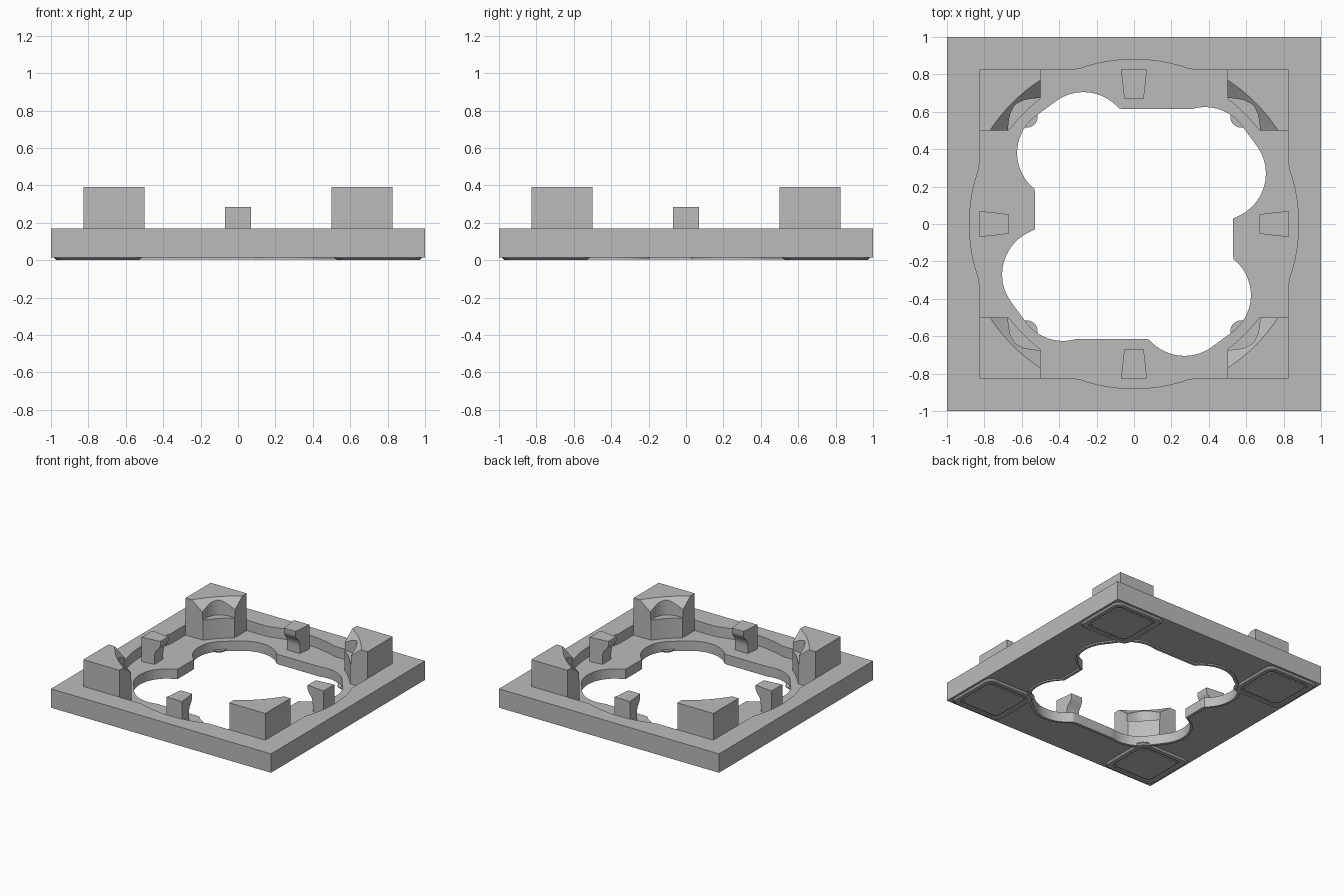
import bpy, bmesh, math
from math import cos, sin, pi, radians
from mathutils import Matrix, Vector

cube = bpy.data.objects.get("Cube")
if cube:
    bpy.data.objects.remove(cube, do_unlink=True)

grey = bpy.data.materials.new("plain grey")
grey.use_nodes = True
colour = (0.5, 0.5, 0.5, 1)
grey.diffuse_color = colour
grey.node_tree.nodes["Principled BSDF"].inputs["Base Color"].default_value = colour


def loft(name, rings):
    """Skin a closed solid through rings of 3D points."""
    bm = bmesh.new()
    loops = [[bm.verts.new(p) for p in ring] for ring in rings]
    n = len(loops[0])
    for a, b in zip(loops, loops[1:]):
        for i in range(n):
            j = (i + 1) % n
            bm.faces.new((a[i], a[j], b[j], b[i]))
    bm.faces.new(loops[0])
    bm.faces.new(loops[-1])
    bmesh.ops.recalc_face_normals(bm, faces=bm.faces)
    mesh = bpy.data.meshes.new(name)
    bm.to_mesh(mesh)
    bm.free()
    mesh.materials.append(grey)
    obj = bpy.data.objects.new(name, mesh)
    bpy.context.collection.objects.link(obj)
    return obj


def prism(name, outline, z0, z1):
    return loft(name, [[(x, y, z) for x, y in outline] for z in (z0, z1)])


def carve(obj, cutters):
    """Subtract the cutters and bake the result."""
    for cutter in cutters:
        cutter.hide_render = True
        mod = obj.modifiers.new("cut", "BOOLEAN")
        mod.operation = "DIFFERENCE"
        mod.solver = "EXACT"
        mod.object = cutter
    bpy.context.view_layer.update()
    graph = bpy.context.evaluated_depsgraph_get()
    mesh = bpy.data.meshes.new_from_object(obj.evaluated_get(graph))
    obj.modifiers.clear()
    obj.data = mesh


def smooth(obj):
    bpy.ops.object.select_all(action="DESELECT")
    obj.select_set(True)
    bpy.context.view_layer.objects.active = obj
    bpy.ops.object.shade_smooth_by_angle(angle=radians(30))


def arc(r, a0, a1, n):
    return [(r * cos(a0 + (a1 - a0) * i / n), r * sin(a0 + (a1 - a0) * i / n))
            for i in range(n + 1)]


def box_reach(a, w, h):
    return min(w / max(abs(cos(a)), 1e-6), h / max(abs(sin(a)), 1e-6))


# Lobes of the opening: pairs of circles, bridged, with half-turn symmetry
lobes = []
for wide, narrow in (((0.455, 0.27), (0.38, 0.38)), ((-0.27, 0.455), (-0.38, 0.38))):
    for turn in (1, -1):
        for i in range(9):
            c = Vector(wide).lerp(Vector(narrow), i / 8) * turn
            lobes.append((c, 0.25 - 0.005 * i / 8))


def opening(margin=0.0, n=240):
    pts = []
    for i in range(n):
        a = 2 * pi * i / n
        d = Vector((cos(a), sin(a)))
        reach = max(box_reach(a, 0.53, 0.3), box_reach(a, 0.31, 0.615))
        for c, r in lobes:
            b = d.dot(c)
            disc = b * b - c.length_squared + r * r
            if disc > 0:
                reach = max(reach, b + math.sqrt(disc))
        pts.append(tuple(d * (reach + margin)))
    return pts


# Base plate with a shallow recess and a lobed opening
FLOOR = 0.085
square = [(-1, -1), (1, -1), (1, 1), (-1, 1)]
seat = []
for i in range(240):
    a = 2 * pi * i / 240
    reach = max(0.88, box_reach(a, 0.827, 0.827))
    seat.append((reach * cos(a), reach * sin(a)))
plate = prism("base_plate", square, 0.015, 0.17)
recess_cut = prism("recess_cutter", seat, FLOOR, 0.5)
hole_cut = prism("opening_cutter", opening(), -0.1, 0.5)
carve(plate, [recess_cut, hole_cut])
smooth(plate)

# Thin lip under the edge of the opening
lip = prism("opening_lip", opening(0.025), 0.004, 0.03)
carve(lip, [hole_cut])
smooth(lip)

# Corner blocks with a conical lead-in and a pocket in the inner face
edge = math.acos(0.5 / 0.835)
outline = arc(0.835, pi / 2 - edge, edge, 12) + [(0.5, 0.827), (0.827, 0.827), (0.827, 0.5)]
block = prism("corner_block_1", outline, FLOOR - 0.01, 0.39)
cone_cut = loft("lead_in_cutter", [
    [(x, y, z) for x, y in arc(r, 0, 2 * pi * 127 / 128, 127)]
    for r, z in ((0.835, 0.31), (0.939, 0.41))])
half = [(0.48, 0.677), (0.55, 0.67), (0.59, 0.662), (0.625, 0.645)]
pocket = half + [(y, x) for x, y in reversed(half)] + [(0.4, 0.4)]
pocket_cut = prism("pocket_cutter", pocket, 0.25, 0.5)
carve(block, [cone_cut, pocket_cut])
smooth(block)

# Hooked clip, wider towards the outside
profile = [(0.827, FLOOR - 0.01), (0.827, 0.285), (0.67, 0.285), (0.67, 0.25),
           (0.678, 0.23), (0.695, 0.21), (0.71, 0.19), (0.718, 0.165),
           (0.72, 0.14), (0.72, FLOOR - 0.01)]
clip = loft("clip_1", [
    [(r, side * (0.052 + 0.018 * (r - 0.67) / 0.157), z) for r, z in profile]
    for side in (-1, 1)])
smooth(clip)


# Rounded foot pads with a shallow ring groove
def rounded(h, z):
    rad = h * 0.25
    pts = []
    for k in range(4):
        cx, cy = [(h - rad) * v for v in ((1, 1), (-1, 1), (-1, -1), (1, -1))[k]]
        for i in range(7):
            a = pi / 2 * (k + i / 6)
            pts.append((0.75 + cx + rad * cos(a), 0.75 + cy + rad * sin(a), z))
    return pts


pad = loft("foot_pad_1", [rounded(h, z) for h, z in (
    (0.235, 0.02), (0.235, 0.013), (0.222, 0), (0.192, 0), (0.187, 0.006),
    (0.178, 0.006), (0.173, 0))])

# Repeat the blocks, clips and pads around the plate
for part in (block, clip, pad):
    for k in (1, 2, 3):
        twin = part.copy()
        twin.name = part.name[:-1] + str(k + 1)
        twin.matrix_world = Matrix.Rotation(k * pi / 2, 4, "Z")
        bpy.context.collection.objects.link(twin)

for cutter in (recess_cut, hole_cut, cone_cut, pocket_cut):
    bpy.data.objects.remove(cutter, do_unlink=True)
